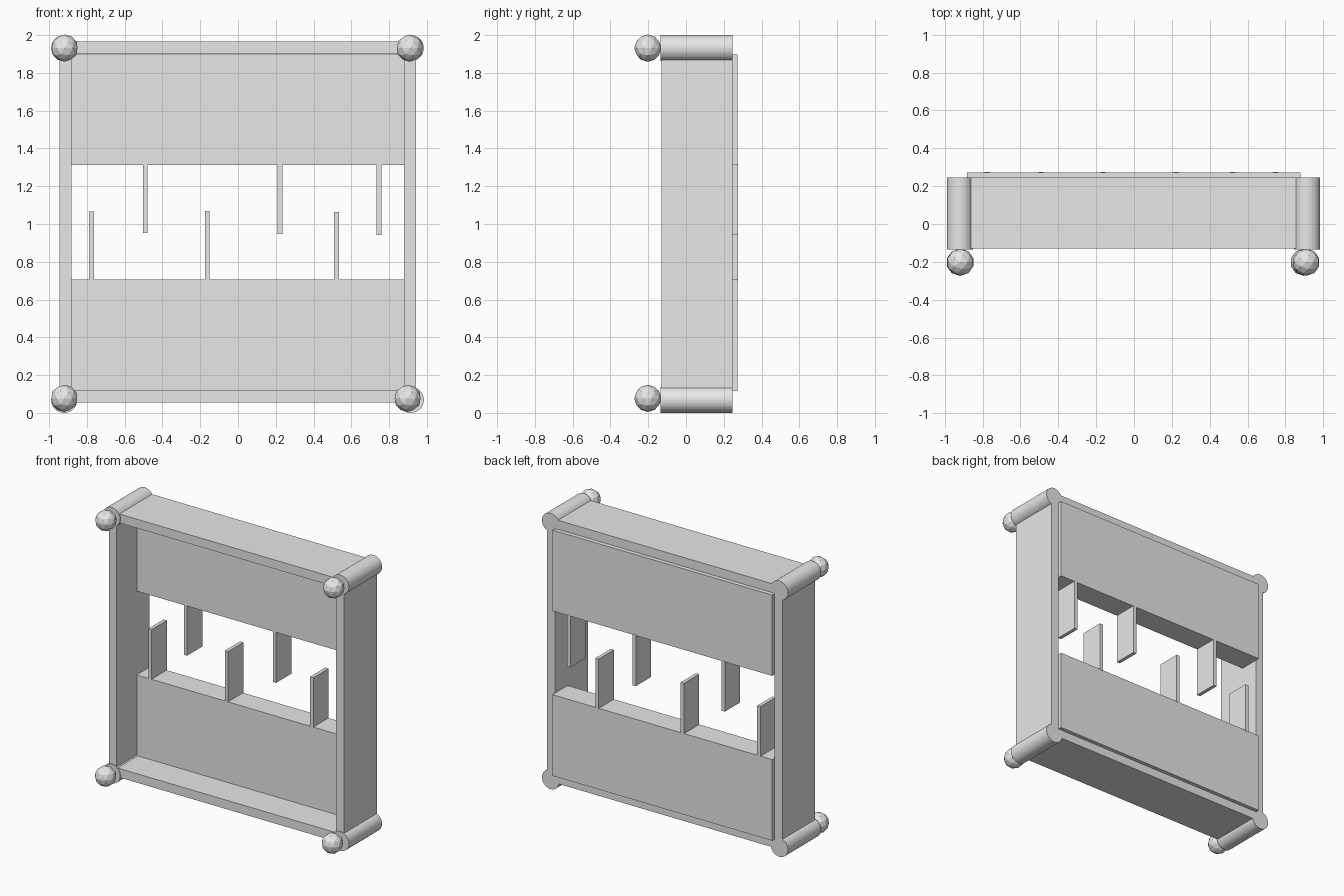
import bpy, bmesh, math
from mathutils import Matrix

if "Cube" in bpy.data.objects:
    bpy.data.objects.remove(bpy.data.objects["Cube"])

grey = bpy.data.materials.new("light grey")
grey.diffuse_color = (0.8, 0.8, 0.8, 1)
grey.use_nodes = True
grey.node_tree.nodes["Principled BSDF"].inputs["Base Color"].default_value = grey.diffuse_color


def finish(name, bm):
    bmesh.ops.recalc_face_normals(bm, faces=bm.faces)
    mesh = bpy.data.meshes.new(name)
    bm.to_mesh(mesh)
    bm.free()
    mesh.materials.append(grey)
    ob = bpy.data.objects.new(name, mesh)
    bpy.context.collection.objects.link(ob)
    return ob


def box(name, x0, x1, y0, y1, z0, z1):
    bm = bmesh.new()
    m = Matrix.Translation(((x0 + x1) / 2, (y0 + y1) / 2, (z0 + z1) / 2))
    m = m @ Matrix.Diagonal((x1 - x0, y1 - y0, z1 - z0, 1))
    bmesh.ops.create_cube(bm, size=1, matrix=m)
    return finish(name, bm)


FRONT, BACK = -0.13, 0.245        # frame depth
INNER, PANEL_BACK = 0.10, 0.273   # panel and divider depth

# Open rectangular frame: a ring extruded from front to back
bm = bmesh.new()
outer = [(-0.945, 0.055), (0.942, 0.055), (0.942, 1.965), (-0.945, 1.965)]
inner = [(-0.882, 0.12), (0.879, 0.12), (0.879, 1.90), (-0.882, 1.90)]
o = [bm.verts.new((x, FRONT, z)) for x, z in outer]
i = [bm.verts.new((x, FRONT, z)) for x, z in inner]
for k in range(4):
    n = (k + 1) % 4
    bm.faces.new((o[k], o[n], i[n], i[k]))
ext = bmesh.ops.extrude_face_region(bm, geom=bm.faces[:], use_keep_orig=True)
bmesh.ops.translate(bm, vec=(0, BACK - FRONT, 0),
                    verts=[g for g in ext["geom"] if isinstance(g, bmesh.types.BMVert)])
finish("frame", bm)

# Two thick panels leaving an open band between them
box("lower_panel", -0.882, 0.879, INNER, PANEL_BACK, 0.117, 0.705)
box("upper_panel", -0.882, 0.879, INNER, PANEL_BACK, 1.312, 1.898)

# Dividers standing on the lower panel and hanging from the upper one
for x, top in ((-0.776, 1.065), (-0.163, 1.07), (0.521, 1.063)):
    box("lower_divider", x - 0.013, x + 0.013, INNER, PANEL_BACK + 0.002, 0.70, top)
for x, low in ((-0.491, 0.952), (0.223, 0.946), (0.747, 0.942)):
    box("upper_divider", x - 0.013, x + 0.013, INNER, PANEL_BACK + 0.002, low, 1.317)

# Round corner posts running front to back, each with a faceted ball in front
corners = [(-0.92, 1.931, -0.918, 1.931), (0.915, 1.931, 0.91, 1.931),
           (-0.92, 0.069, -0.92, 0.077), (0.915, 0.069, 0.898, 0.077)]
for px, pz, bx, bz in corners:
    bm = bmesh.new()
    m = Matrix.Translation((px, (BACK - 0.135) / 2, pz)) @ Matrix.Rotation(math.pi / 2, 4, 'X')
    bmesh.ops.create_cone(bm, cap_ends=True, segments=32, radius1=0.069, radius2=0.069,
                          depth=BACK + 0.135, matrix=m)
    finish("corner_post", bm)
    bm = bmesh.new()
    bmesh.ops.create_icosphere(bm, subdivisions=2, radius=0.072,
                               matrix=Matrix.Translation((bx, -0.202, bz)))
    finish("corner_ball", bm)
